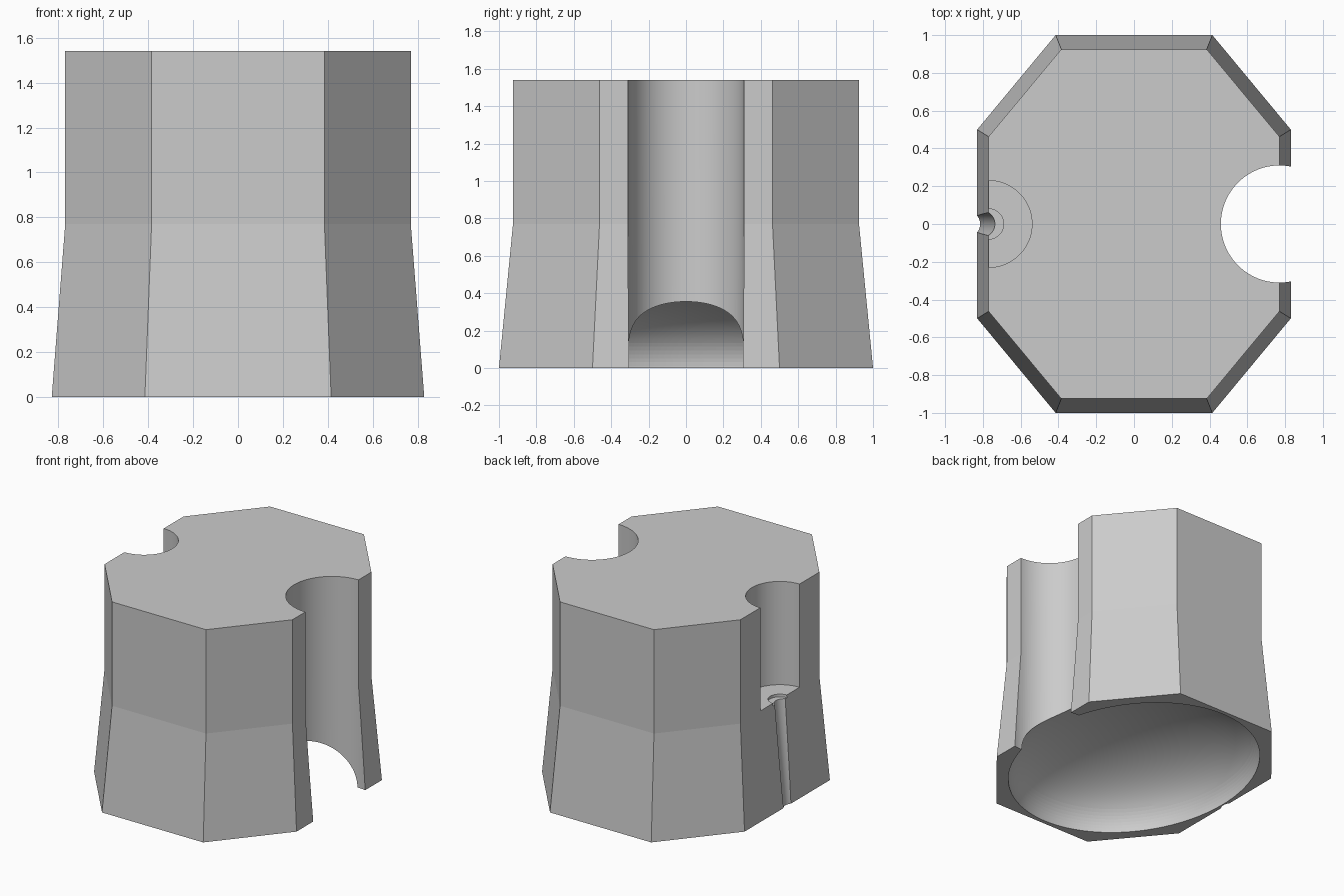
import bpy, bmesh, math
from mathutils import Matrix, Vector

if "Cube" in bpy.data.objects:
    bpy.data.objects.remove(bpy.data.objects["Cube"], do_unlink=True)

HEIGHT, WAIST = 1.54, 0.77

grey = bpy.data.materials.new("plain_grey")
grey.use_nodes = True
grey.diffuse_color = (0.6, 0.6, 0.6, 1)
grey.node_tree.nodes["Principled BSDF"].inputs["Base Color"].default_value = (0.6, 0.6, 0.6, 1)


def add_object(name, bm):
    mesh = bpy.data.meshes.new(name)
    bmesh.ops.recalc_face_normals(bm, faces=bm.faces)
    bm.to_mesh(mesh)
    bm.free()
    mesh.materials.append(grey)
    obj = bpy.data.objects.new(name, mesh)
    bpy.context.collection.objects.link(obj)
    return obj


def rod(name, radius, start, end):
    """Cylinder running between two points."""
    start, end = Vector(start), Vector(end)
    axis = end - start
    turn = axis.to_track_quat("Z", "Y").to_matrix().to_4x4()
    bm = bmesh.new()
    bmesh.ops.create_cone(bm, cap_ends=True, segments=128, radius1=radius, radius2=radius,
                          depth=axis.length,
                          matrix=Matrix.Translation((start + end) / 2) @ turn)
    return add_object(name, bm)


# Eight-sided body: flared foot below, straight walls above
bm = bmesh.new()
rings = []
for hx, hy, z in ((0.83, 1.0, 0), (0.77, 0.925, WAIST), (0.77, 0.925, HEIGHT)):
    outline = [(hx, -hy / 2), (hx, hy / 2), (hx / 2, hy), (-hx / 2, hy)]
    outline += [(-x, -y) for x, y in outline]
    rings.append([bm.verts.new((x, y, z)) for x, y in outline])
bm.faces.new(rings[0])
bm.faces.new(rings[-1])
for low, high in zip(rings, rings[1:]):
    for i in range(8):
        j = (i + 1) % 8
        bm.faces.new((low[i], low[j], high[j], high[i]))
body = add_object("body", bm)

# Domed hollow in the underside
bm = bmesh.new()
bmesh.ops.create_uvsphere(bm, u_segments=128, v_segments=65, radius=1,
                          matrix=Matrix.Diagonal((0.805, 0.97, 0.433, 1)))
dome = add_object("dome_cutter", bm)

# Full-height channel on one side; seat, recess and slanted groove on the other
FLOOR = WAIST + 0.005
cutters = [
    dome,
    rod("channel_cutter", 0.31, (0.77, 0, -0.2), (0.77, 0, 1.8)),
    rod("seat_cutter", 0.23, (-0.77, 0, FLOOR), (-0.77, 0, 1.8)),
    rod("recess_cutter", 0.08, (-0.77, 0, FLOOR - 0.02), (-0.77, 0, 1.0)),
    rod("groove_cutter", 0.07, (-0.906, 0, -0.2), (-0.801, 0, 0.81)),
]

bpy.ops.object.select_all(action="DESELECT")
body.select_set(True)
bpy.context.view_layer.objects.active = body
for cutter in cutters:
    cutter.hide_render = True
    mod = body.modifiers.new(cutter.name, "BOOLEAN")
    mod.operation = "DIFFERENCE"
    mod.solver = "EXACT"
    mod.object = cutter
    bpy.ops.object.modifier_apply(modifier=mod.name)
    bpy.data.objects.remove(cutter, do_unlink=True)

# Round cuts are smooth, the eight walls keep their creases
bpy.ops.object.shade_smooth_by_angle(angle=math.radians(4))
